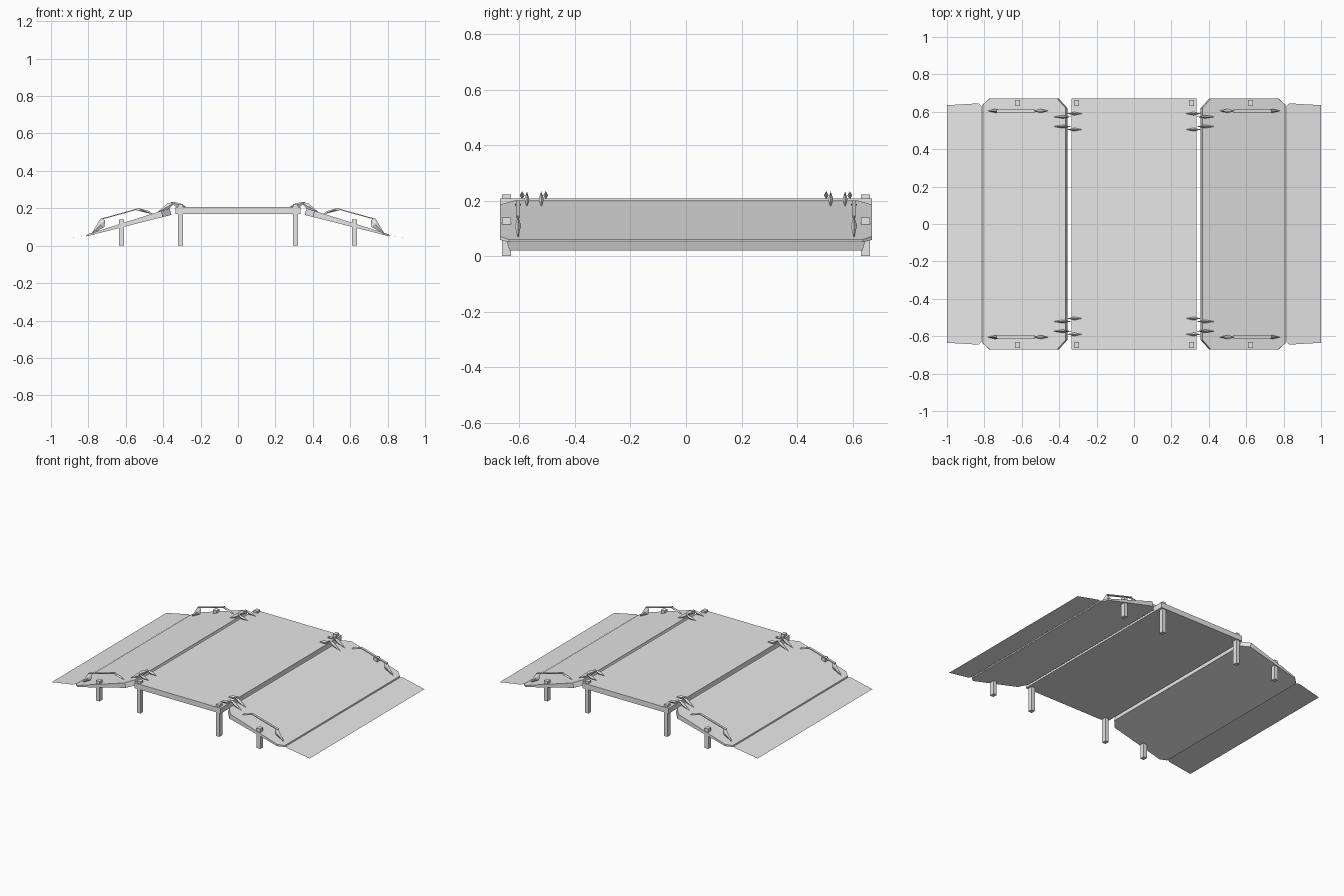
import bpy
import bmesh
from mathutils import Vector

if "Cube" in bpy.data.objects:
    bpy.data.objects.remove(bpy.data.objects["Cube"], do_unlink=True)

grey = bpy.data.materials.new("light_grey")
grey.use_nodes = True
grey.diffuse_color = (0.8, 0.8, 0.8, 1)
grey.node_tree.nodes["Principled BSDF"].inputs["Base Color"].default_value = (0.8, 0.8, 0.8, 1)


def make(name, verts, faces, mirror=""):
    """Mesh object, optionally mirrored over the x and/or y planes."""
    bm = bmesh.new()
    vs = [bm.verts.new(v) for v in verts]
    for f in faces:
        bm.faces.new([vs[i] for i in f])
    bmesh.ops.recalc_face_normals(bm, faces=bm.faces)
    mesh = bpy.data.meshes.new(name)
    bm.to_mesh(mesh)
    bm.free()
    mesh.materials.append(grey)
    ob = bpy.data.objects.new(name, mesh)
    bpy.context.collection.objects.link(ob)
    if mirror:
        mod = ob.modifiers.new("mirror", "MIRROR")
        mod.use_axis = ("x" in mirror, "y" in mirror, False)
        mod.use_mirror_merge = False
    return ob


def loft(name, lower, upper, mirror=""):
    """Closed solid between two matching rings."""
    n = len(lower)
    sides = [(i, (i + 1) % n, n + (i + 1) % n, n + i) for i in range(n)]
    caps = [tuple(range(n)), tuple(range(n, 2 * n))]
    return make(name, list(lower) + list(upper), sides + caps, mirror)


def box(name, x, y, z, mirror=""):
    ring = [(x[0], y[0]), (x[1], y[0]), (x[1], y[1]), (x[0], y[1])]
    return loft(name, [(*p, z[0]) for p in ring], [(*p, z[1]) for p in ring], mirror)


def wedge(name, profile, y, width):
    """Pointed leaf: an x-z outline swelling to a peak on either side."""
    n = len(profile)
    cx = sum(p[0] for p in profile) / n
    cz = sum(p[1] for p in profile) / n
    verts = [(px, y, pz) for px, pz in profile]
    verts += [(cx, y - width, cz), (cx, y + width, cz)]
    faces = [(i, (i + 1) % n, tip) for i in range(n) for tip in (n, n + 1)]
    return make(name, verts, faces, "xy")


# Centre deck and its four legs, which poke through the top
box("centre_deck", (-0.335, 0.335), (-0.67, 0.67), (0.17, 0.207))
box("deck_leg", (0.293, 0.32), (0.631, 0.663), (0, 0.222), "xy")

# Sloping ramps: chamfered plates thinning towards the outer edge
half = [(0, 0.62), (0.1, 0.67), (0.92, 0.67), (1, 0.637)]
outline = half + [(t, -y) for t, y in reversed(half)]


def slope(start, end):
    a, b = Vector(start), Vector(end)
    ring = []
    for t, y in outline:
        p = a.lerp(b, t)
        ring.append((p.x, y, p.y))
    return ring


loft("ramp", slope((0.356, 0.165), (0.81, 0.05)),
     slope((0.366, 0.2), (0.808, 0.06)), "x")
box("ramp_leg", (0.609, 0.637), (0.631, 0.663), (0, 0.14), "xy")

# Outer flaps: thin sheets carrying on the slope
sheet = [(0.815, 0.63, 0.055), (0.83, 0.645, 0.052), (1, 0.635, 0.02)]
sheet += [(x, -y, z) for x, y, z in reversed(sheet)]
make("outer_flap", sheet, [tuple(range(len(sheet)))], "x")

# Handles on the ramps: two pointed feet and a slim bar
wedge("handle_outer_foot", [(0.785, 0.062), (0.735, 0.145), (0.71, 0.137), (0.715, 0.1)], 0.605, 0.011)
wedge("handle_inner_foot", [(0.455, 0.168), (0.475, 0.185), (0.535, 0.202), (0.545, 0.19)], 0.605, 0.011)
bar_ends = [[(x, 0.605 + dy, z + dz) for dy, dz in
             ((-0.008, -0.003), (0.008, -0.003), (0.008, 0.003), (-0.008, 0.003))]
            for x, z in ((0.53, 0.198), (0.735, 0.141))]
loft("handle_bar", bar_ends[0], bar_ends[1], "xy")

# Hinges: pairs of spiky bent arms bridging each gap
ramp_arm = [(0.435, 0.175), (0.375, 0.228), (0.335, 0.233), (0.375, 0.19)]
deck_arm = [(0.275, 0.206), (0.31, 0.228), (0.36, 0.234), (0.33, 0.206)]
for ramp_y, deck_y in ((0.573, 0.59), (0.521, 0.505)):
    wedge("hinge_ramp_arm", ramp_arm, ramp_y, 0.009)
    wedge("hinge_deck_arm", deck_arm, deck_y, 0.009)
